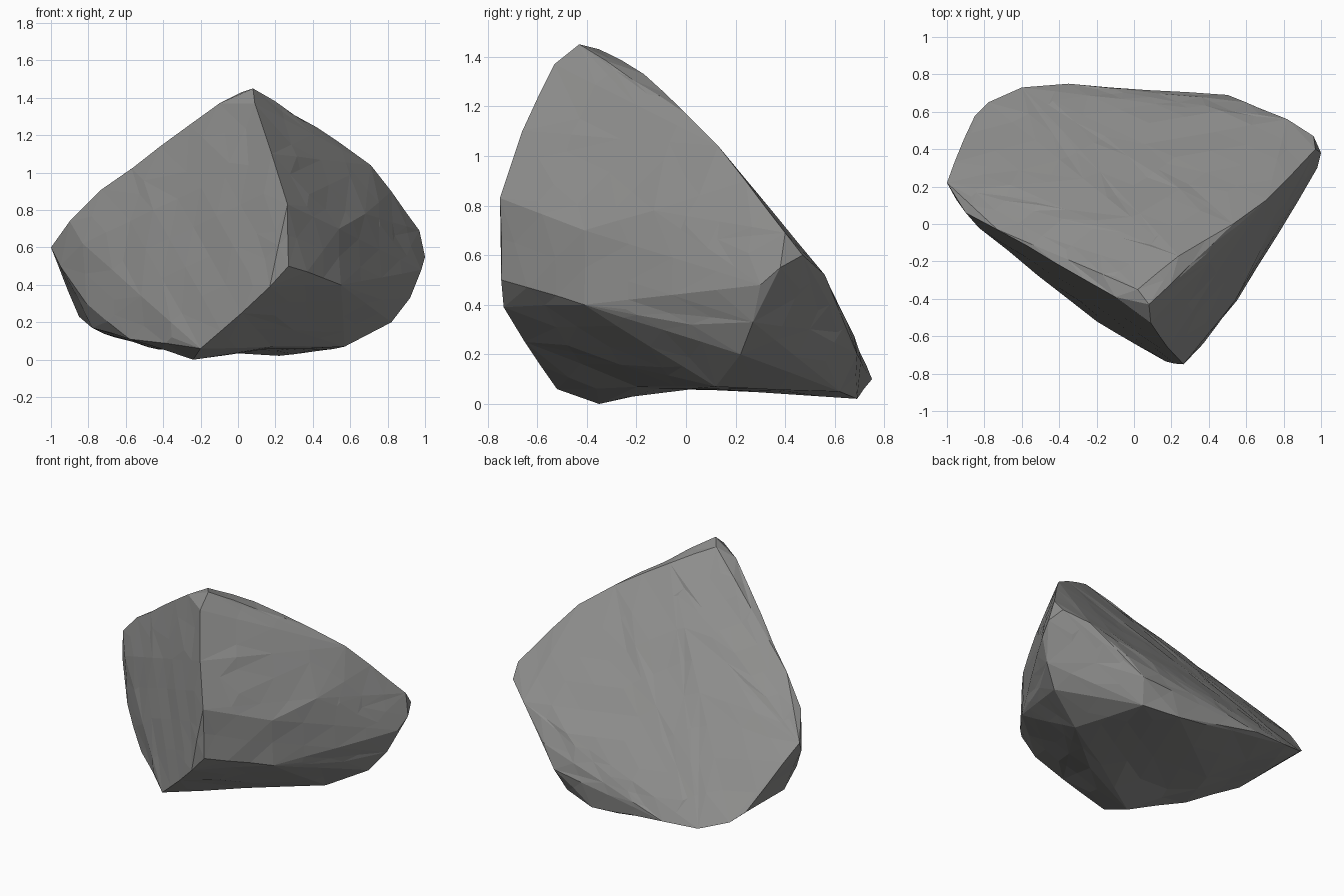
import bpy, bmesh, random

if "Cube" in bpy.data.objects:
    bpy.data.objects.remove(bpy.data.objects["Cube"])

random.seed(4)

# Landmark points along the main edges of the boulder
front_ridge = [(.08, -.43, 1.45), (.02, -.35, 1.43), (.09, -.53, 1.37),
               (.18, -.66, 1.1), (.265, -.75, .83), (.27, -.745, .5), (.17, -.735, .39)]
right_crest = [(.24, -.17, 1.33), (.53, .0, 1.17), (.71, .13, 1.04), (.82, .24, .9),
               (.97, .4, .69), (1, .38, .55), (.92, .27, .33), (.82, .22, .2)]
left_crest = [(-.1, -.39, 1.37), (-.4, -.22, 1.13), (-.73, -.03, .91),
              (-.9, .06, .74), (-1, .22, .6), (-.96, .33, .5), (-.83, -.02, .62)]
front_foot = [(-.2, -.52, .06), (-.58, -.2, .11), (-.78, .07, .17),
              (-.81, -.02, .3), (-.95, .13, .5), (.02, -.65, .25)]
right_side = [(.37, -.64, .47), (.55, -.41, .4), (.54, -.41, .7),
              (.68, -.13, .78), (.77, .02, .32), (.98, .3, .48)]
back_rim = [(-.85, .58, .23), (-.78, .65, .17), (-.6, .73, .11), (-.35, .75, .1),
            (.6, .65, .33), (.5, .69, .2), (.82, .56, .52), (.96, .47, .6)]
underside = [(-.24, -.35, 0), (.57, .12, .07), (.22, .69, .02),
             (.45, .62, .05), (-.72, .4, .14)]

# Wrap a hull around the landmarks
bm = bmesh.new()
for p in (front_ridge + right_crest + left_crest + front_foot
          + right_side + back_rim + underside):
    bm.verts.new(p)
hull = bmesh.ops.convex_hull(bm, input=bm.verts[:])
loose = {v for v in hull["geom_interior"] + hull["geom_unused"]
         if isinstance(v, bmesh.types.BMVert)}
bmesh.ops.delete(bm, geom=list(loose), context='VERTS')

# Split the long facets
corners = {v.co.copy().freeze() for v in bm.verts}
for size in (.8, .5, .3):
    long_edges = [e for e in bm.edges if e.calc_length() > size]
    bmesh.ops.subdivide_edges(bm, edges=long_edges, cuts=1)
    bmesh.ops.triangulate(bm, faces=bm.faces[:])
bmesh.ops.beautify_fill(bm, faces=bm.faces[:],
                        edges=[e for e in bm.edges if e.calc_face_angle(1) < .03])
bm.normal_update()


def floor_height(y):
    """Shallow hollow under the boulder, between its front and back feet."""
    if y < -.33:
        return 0
    if y < -.12:
        return .06 * (y + .33) / .21
    return .06 - .04 * max(0, y - .1) / .6


# Chip the surface slightly and hollow the underside
for v in bm.verts:
    if v.co.copy().freeze() not in corners:
        v.co += v.normal * random.uniform(-.006, .005)
    v.co.z = max(v.co.z, floor_height(v.co.y))
bmesh.ops.recalc_face_normals(bm, faces=bm.faces[:])

mesh = bpy.data.meshes.new("boulder")
bm.to_mesh(mesh)
bm.free()
boulder = bpy.data.objects.new("boulder", mesh)
bpy.context.collection.objects.link(boulder)

# Plain grey stone, flat shaded
stone = bpy.data.materials.new("grey stone")
stone.diffuse_color = (.27, .27, .265, 1)
stone.use_nodes = True
stone.node_tree.nodes["Principled BSDF"].inputs["Base Color"].default_value = stone.diffuse_color
mesh.materials.append(stone)
